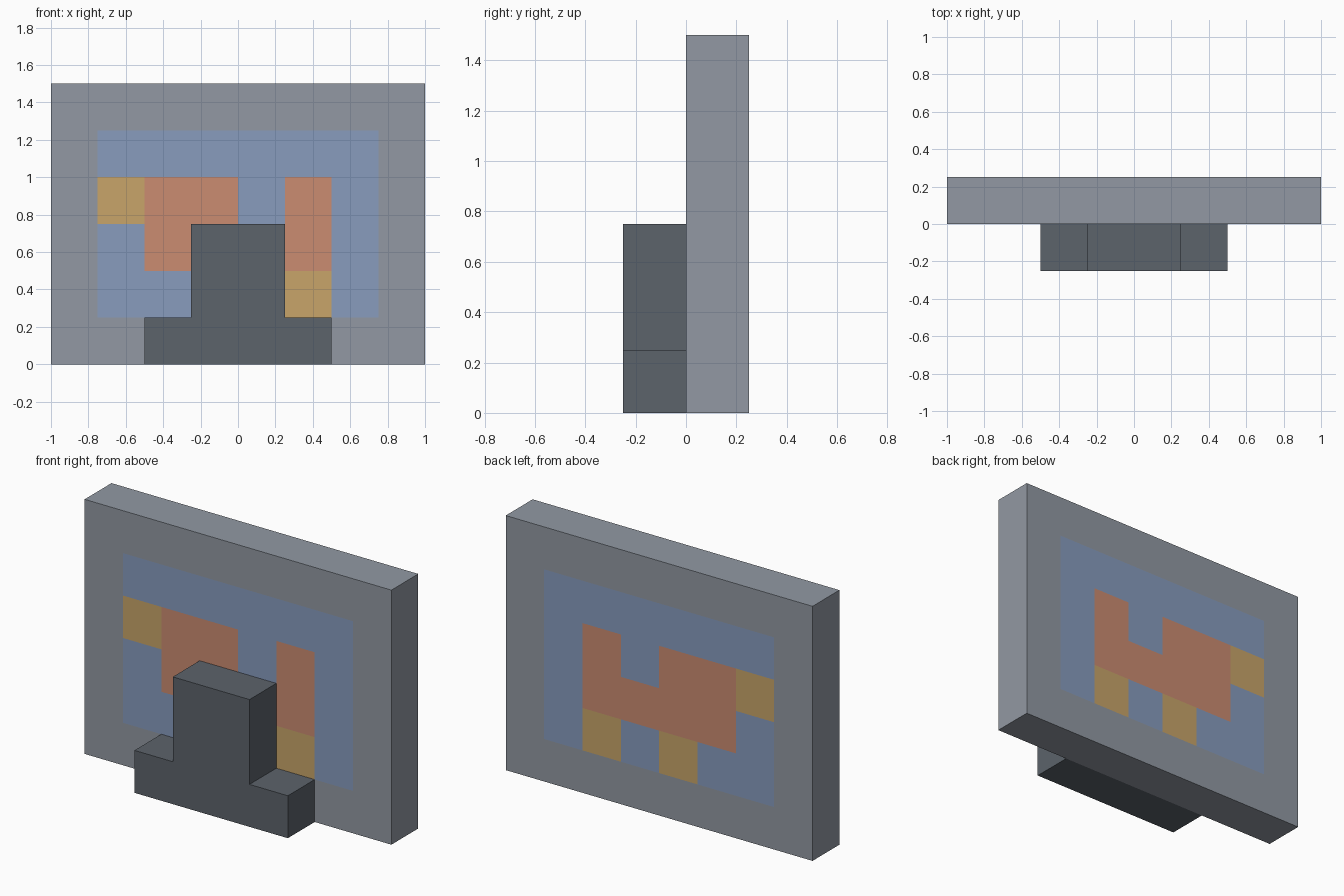
import bpy, bmesh
from mathutils import Vector

if "Cube" in bpy.data.objects:
    bpy.data.objects.remove(bpy.data.objects["Cube"])


def srgb(r, g, b):
    lin = lambda c: c / 12.92 if c <= 0.04045 else ((c + 0.055) / 1.055) ** 2.4
    return (lin(r / 255), lin(g / 255), lin(b / 255), 1)


def material(name, rgb):
    m = bpy.data.materials.new(name)
    m.diffuse_color = srgb(*rgb)
    m.use_nodes = True
    m.node_tree.nodes["Principled BSDF"].inputs["Base Color"].default_value = m.diffuse_color
    return m


frame_grey = material("frame_grey", (146, 153, 163))
screen_blue = material("screen_blue", (136, 156, 190))
picture_orange = material("picture_orange", (203, 140, 113))
picture_yellow = material("picture_yellow", (200, 165, 106))
stand_grey = material("stand_grey", (92, 99, 107))


def add_object(name, bm, mats):
    bmesh.ops.recalc_face_normals(bm, faces=bm.faces)
    mesh = bpy.data.meshes.new(name)
    bm.to_mesh(mesh)
    bm.free()
    for m in mats:
        mesh.materials.append(m)
    obj = bpy.data.objects.new(name, mesh)
    bpy.context.collection.objects.link(obj)
    return obj


def extruded_profile(points, y0, y1):
    bm = bmesh.new()
    face = bm.faces.new([bm.verts.new((x, y0, z)) for x, z in points])
    ext = bmesh.ops.extrude_face_region(bm, geom=[face])["geom"]
    verts = [v for v in ext if isinstance(v, bmesh.types.BMVert)]
    bmesh.ops.translate(bm, verts=verts, vec=(0, y1 - y0, 0))
    return bm


# Screen panel: slab cut into quarter-unit cells, picture on front and back
CELL = 0.25
PICTURE = ["BBBBBB",   # top row, z 1.00 to 1.25
           "YOOBOB",
           "BOOOOB",
           "BBYBYB"]   # bottom row, z 0.25 to 0.50
INDEX = {"B": 1, "O": 2, "Y": 3}

bm = extruded_profile([(-1, 0), (1, 0), (1, 1.5), (-1, 1.5)], 0, 0.25)
cuts = [((-1 + CELL * i, 0, 0), (1, 0, 0)) for i in range(1, 8)]
cuts += [((0, 0, CELL * i), (0, 0, 1)) for i in range(1, 6)]
for co, no in cuts:
    bmesh.ops.bisect_plane(bm, geom=bm.verts[:] + bm.edges[:] + bm.faces[:],
                           plane_co=Vector(co), plane_no=Vector(no))
bm.normal_update()
for f in bm.faces:
    c = f.calc_center_median()
    col = int((c.x + 1) / CELL) - 1
    row = 4 - int(c.z / CELL)
    if abs(f.normal.y) > 0.5 and 0 <= col < 6 and 0 <= row < 4:
        f.material_index = INDEX[PICTURE[row][col]]
add_object("screen_panel", bm,
           [frame_grey, screen_blue, picture_orange, picture_yellow])

# Stand: stepped foot and post in front of the panel
half = [(0.5, 0), (0.5, 0.25), (0.25, 0.25), (0.25, 0.75)]
outline = half + [(-x, z) for x, z in reversed(half)]
add_object("stand", extruded_profile(outline, -0.25, 0), [stand_grey])
